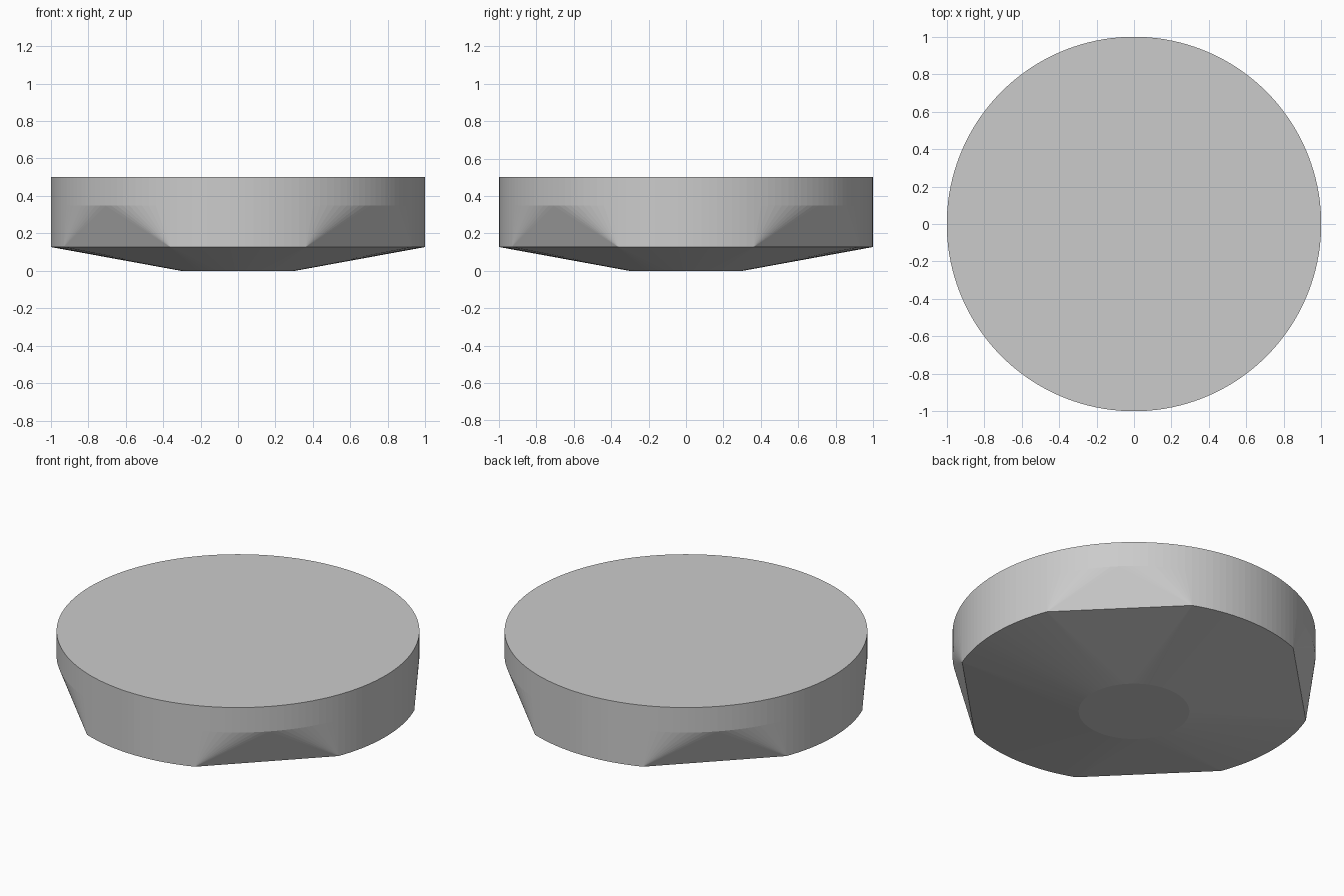
import bpy, bmesh
from math import cos, sin, pi

if "Cube" in bpy.data.objects:
    bpy.data.objects.remove(bpy.data.objects["Cube"])

N = 152            # sides of the round outline
Q = N // 4         # steps per quarter turn
HALF = 10          # half width of each corner flat, in steps


def ring(bm, r, z, keep=lambda offset: True):
    # offset = distance in steps from the nearest diagonal
    for i in range(N):
        if keep(abs(i % Q - Q // 2)):
            a = 2 * pi * i / N
            bm.verts.new((r * cos(a), r * sin(a), z))


bm = bmesh.new()
# round top, and the arcs where the four corner flats run out
ring(bm, 1.0, 0.5)
ring(bm, 1.0, 0.348, lambda o: o < HALF)
# lower rim with four diagonal chords cut away, then the small foot
ring(bm, 1.0, 0.127, lambda o: o >= HALF)
ring(bm, 0.305, 0.0)

# wrap all outlines in one skin
bmesh.ops.convex_hull(bm, input=bm.verts[:])
bmesh.ops.delete(bm, geom=[v for v in bm.verts if not v.link_faces], context='VERTS')
bmesh.ops.dissolve_limit(bm, angle_limit=0.002, verts=bm.verts[:], edges=bm.edges[:])
bmesh.ops.recalc_face_normals(bm, faces=bm.faces[:])

mesh = bpy.data.meshes.new("round_disc")
bm.to_mesh(mesh)
bm.free()
disc = bpy.data.objects.new("round_disc", mesh)
bpy.context.collection.objects.link(disc)
